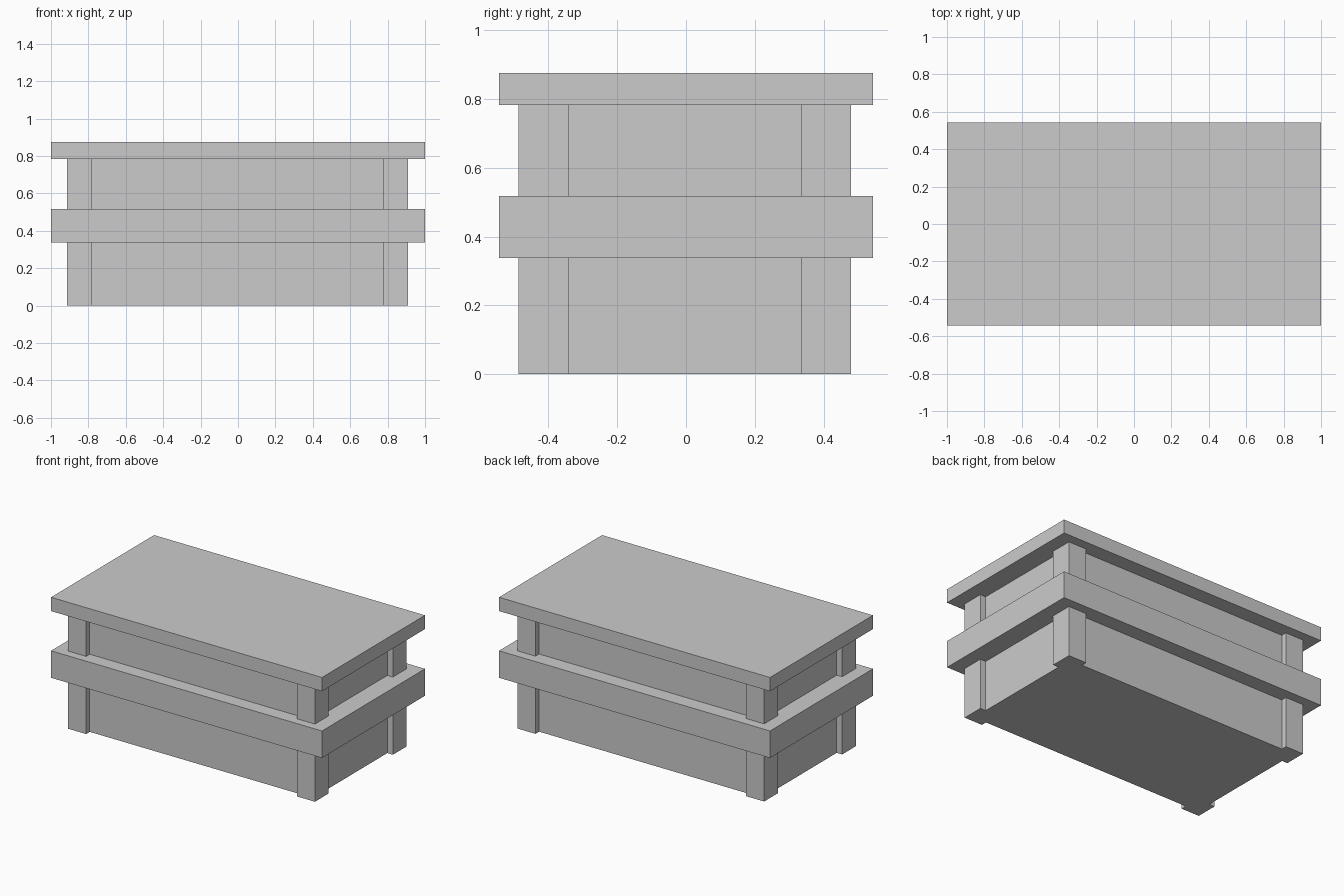
import bpy

if "Cube" in bpy.data.objects:
    bpy.data.objects.remove(bpy.data.objects["Cube"])


def box(name, x, y, z):
    """Axis-aligned box from (min, max) ranges."""
    bpy.ops.mesh.primitive_cube_add(
        size=1, location=[(a + b) / 2 for a, b in (x, y, z)])
    ob = bpy.context.object
    ob.name = name
    ob.scale = [b - a for a, b in (x, y, z)]
    bpy.ops.object.transform_apply(location=False, rotation=False, scale=True)
    return ob


W, D = 1.0, 0.543            # half width and depth of lid and band
LID_Z, TOP_Z = 0.783, 0.875

# Crate body, recessed behind the corner posts
box("crate_body", (-0.873, 0.868), (-0.449, 0.442), (0, LID_Z))

# Corner posts
for side, x in (("left", (-0.913, -0.780)), ("right", (0.775, 0.909))):
    for end, y in (("front", (-0.487, -0.342)), ("back", (0.334, 0.480))):
        box(f"{end}_{side}_post", x, y, (0, LID_Z))

# Band around the middle and overhanging lid
box("middle_band", (-W, W), (-D, D), (0.338, 0.518))
box("lid", (-W, W), (-D, D), (LID_Z, TOP_Z))
